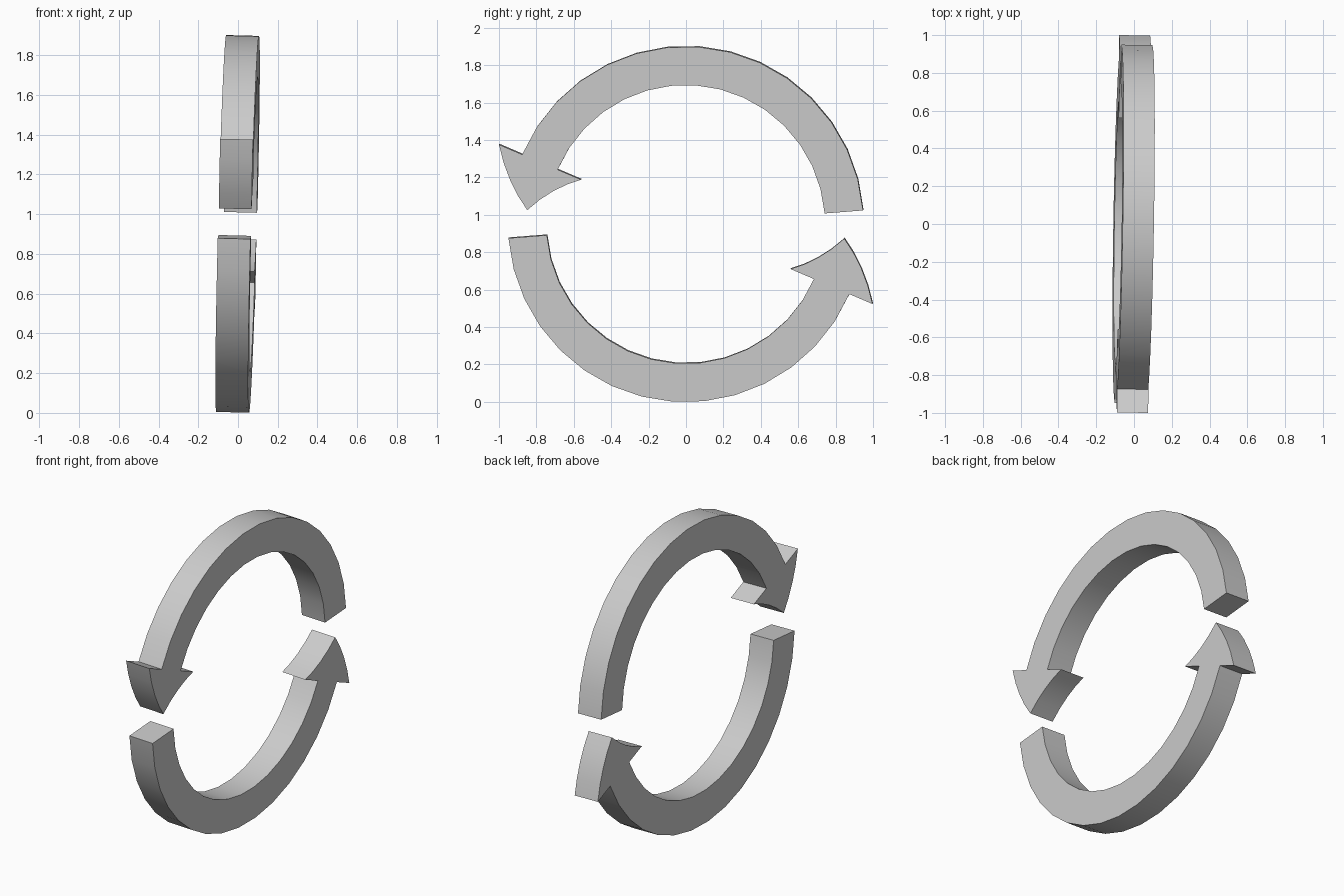
import bpy, bmesh
from math import radians, cos, sin
from mathutils import Matrix

if "Cube" in bpy.data.objects:
    bpy.data.objects.remove(bpy.data.objects["Cube"])

R_OUT, R_IN, R_TIP = 0.951, 0.745, 0.851   # band radii and arrow tip radius
HEAD_OUT, HEAD_IN = 1.086, 0.608           # arrowhead barb radii
A_START, A_BASE, A_TIP = 4.5, 156.9, 174.9
BAND_STEPS, HEAD_STEPS = 15, 4
THICK = 0.165


def sweep(r0, r1, a0, a1, steps):
    """Points (radius, angle) from one polar position to another."""
    return [(r0 + (r1 - r0) * i / steps, a0 + (a1 - a0) * i / steps)
            for i in range(steps + 1)]


def curved_arrow(name, turn):
    # Outline: outer band, outer barb to tip, inner barb, inner band
    outline = sweep(R_OUT, R_OUT, A_START, A_BASE, BAND_STEPS)
    outline += sweep(HEAD_OUT, R_TIP, A_BASE, A_TIP, HEAD_STEPS)
    outline += sweep(R_TIP, HEAD_IN, A_TIP, A_BASE, HEAD_STEPS)[1:]
    outline += sweep(R_IN, R_IN, A_BASE, A_START, BAND_STEPS)

    # Extrude the flat outline through the thickness
    bm = bmesh.new()
    verts = [bm.verts.new((-THICK / 2, r * cos(radians(a + turn)), r * sin(radians(a + turn))))
             for r, a in outline]
    face = bm.faces.new(verts)
    ext = bmesh.ops.extrude_face_region(bm, geom=[face], use_keep_orig=True)
    moved = [v for v in ext["geom"] if isinstance(v, bmesh.types.BMVert)]
    bmesh.ops.translate(bm, verts=moved, vec=(THICK, 0, 0))
    bmesh.ops.recalc_face_normals(bm, faces=bm.faces)

    # Slight lean of the whole ring, then lift to the ground
    lean = Matrix.Rotation(0.0263, 4, 'Y') @ Matrix.Rotation(-0.0165, 4, 'Z')
    bm.transform(Matrix.Translation((-0.002, 0, 0.951)) @ lean)

    mesh = bpy.data.meshes.new(name)
    bm.to_mesh(mesh)
    bm.free()
    obj = bpy.data.objects.new(name, mesh)
    bpy.context.collection.objects.link(obj)
    bpy.ops.object.select_all(action='DESELECT')
    obj.select_set(True)
    bpy.context.view_layer.objects.active = obj
    bpy.ops.object.shade_smooth_by_angle(angle=radians(30))
    return obj


# Two identical arrows, half a turn apart
curved_arrow("upper_arrow", 0)
curved_arrow("lower_arrow", 180)
